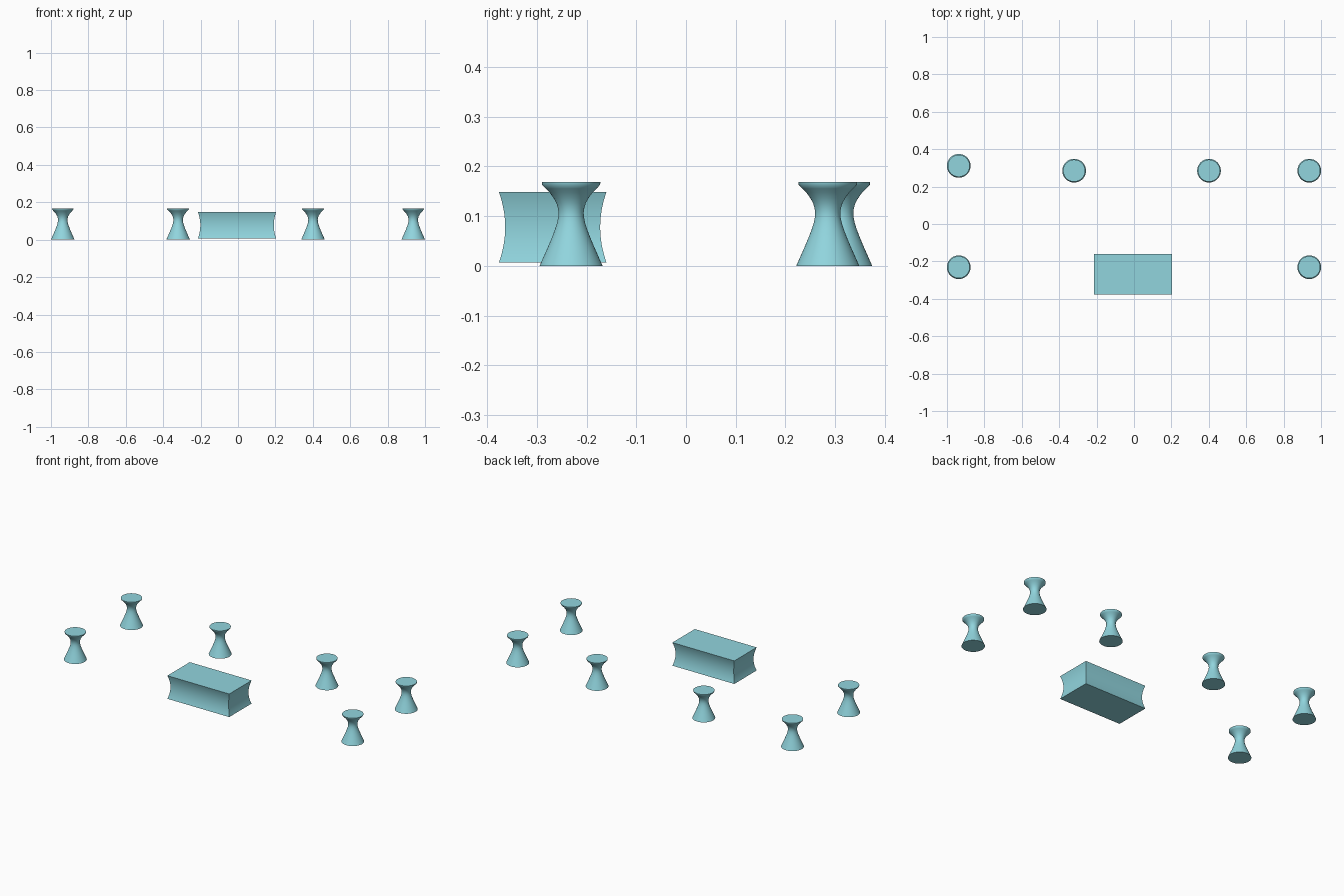
import bpy, bmesh, math

if "Cube" in bpy.data.objects:
    bpy.data.objects.remove(bpy.data.objects["Cube"])

teal = bpy.data.materials.new("pale teal")
teal.diffuse_color = (0.283, 0.665, 0.73, 1)
teal.use_nodes = True
teal.node_tree.nodes["Principled BSDF"].inputs["Base Color"].default_value = teal.diffuse_color


def loft(name, rings, location, angle):
    """Solid skinned through stacked rings of points, with flat caps."""
    bm = bmesh.new()
    loops = [[bm.verts.new(p) for p in ring] for ring in rings]
    n = len(loops[0])
    for a, b in zip(loops, loops[1:]):
        for i in range(n):
            j = (i + 1) % n
            bm.faces.new((a[i], a[j], b[j], b[i]))
    bm.faces.new(loops[0][::-1])
    bm.faces.new(loops[-1])
    mesh = bpy.data.meshes.new(name)
    bm.to_mesh(mesh)
    bm.free()
    mesh.materials.append(teal)
    obj = bpy.data.objects.new(name, mesh)
    bpy.context.collection.objects.link(obj)
    obj.location = location
    bpy.ops.object.select_all(action='DESELECT')
    obj.select_set(True)
    bpy.context.view_layer.objects.active = obj
    bpy.ops.object.shade_smooth_by_angle(angle=math.radians(angle))


# Waisted stools: (radius, height) profile turned around z
PROFILE = [(0.0633, 0), (0.0465, 0.038), (0.0385, 0.057), (0.032, 0.074),
           (0.028, 0.087), (0.0258, 0.098), (0.0253, 0.107), (0.0265, 0.116),
           (0.0295, 0.126), (0.035, 0.136), (0.043, 0.147), (0.051, 0.155),
           (0.0585, 0.163), (0.0588, 0.168)]
SIDES = 64
stool_rings = [[(r * math.cos(2 * math.pi * i / SIDES),
                 r * math.sin(2 * math.pi * i / SIDES), z) for i in range(SIDES)]
               for r, z in PROFILE]
SPOTS = [(-0.937, 0.311), (-0.32, 0.285), (0.401, 0.285),
         (0.937, 0.285), (-0.937, -0.231), (0.937, -0.231)]
for k, (x, y) in enumerate(SPOTS):
    loft(f"stool_{k + 1}", stool_rings, (x, y, 0), 40)

# Table block: rectangle whose four sides bow inwards at mid height
HX, HY, Z0, Z1, BOW, STEPS = 0.209, 0.108, 0.007, 0.148, 0.0125, 16
block_rings = []
for s in range(STEPS + 1):
    t = s / STEPS
    d = BOW * (1 - (2 * t - 1) ** 2)
    x, y, z = HX - d, HY - d, Z0 + (Z1 - Z0) * t
    block_rings.append([(-x, -y, z), (x, -y, z), (x, y, z), (-x, y, z)])
loft("table_block", block_rings, (-0.005, -0.268, 0), 40)
